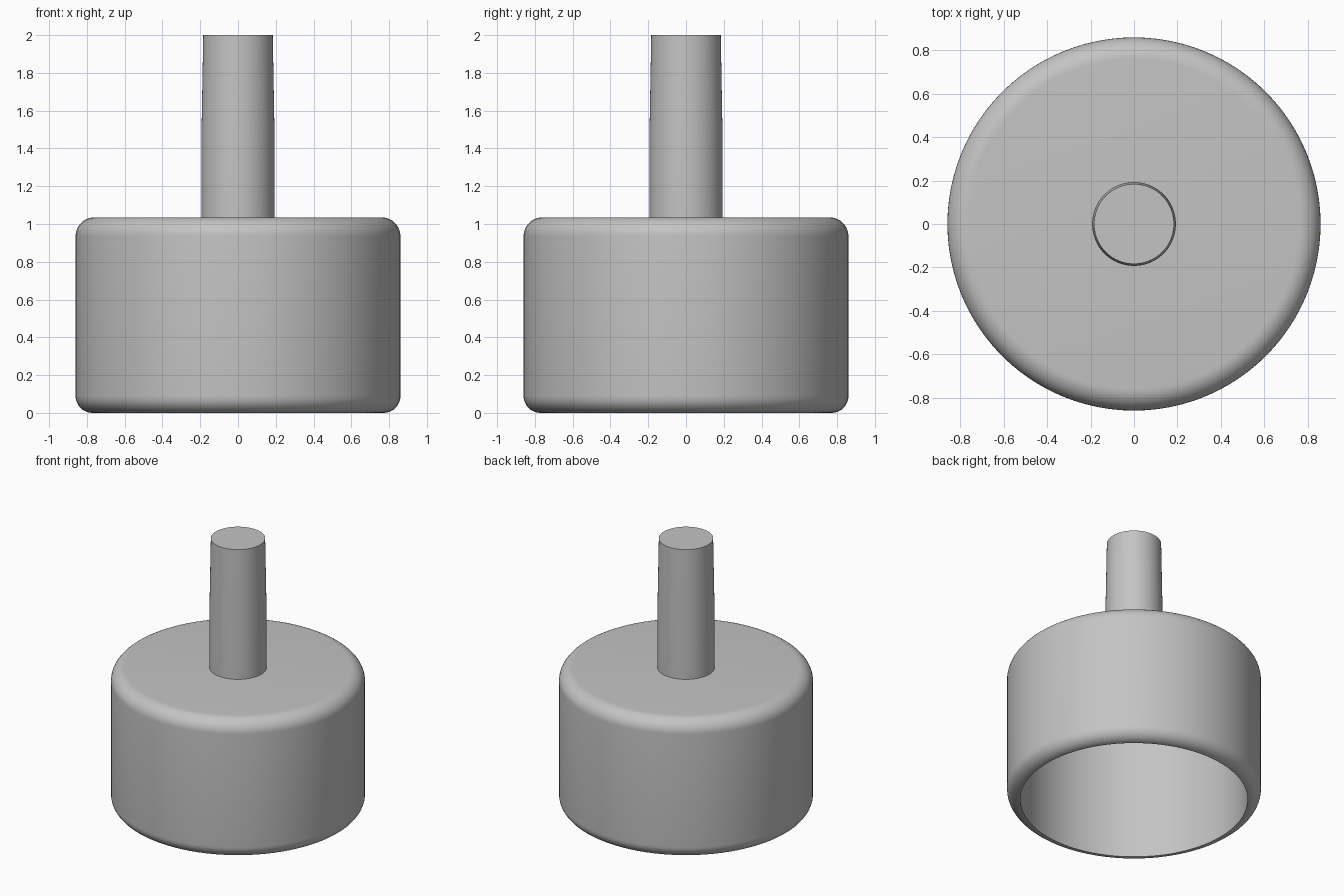
import bpy
import math

SEGMENTS = 96

cube = bpy.data.objects.get("Cube")
if cube:
    bpy.data.objects.remove(cube, do_unlink=True)

grey = bpy.data.materials.new("plain grey")
grey.use_nodes = True
grey.diffuse_color = (0.55, 0.55, 0.55, 1)
grey.node_tree.nodes["Principled BSDF"].inputs["Base Color"].default_value = grey.diffuse_color


def arc(cx, cz, radius, start, end, steps=10):
    """Profile points along a quarter fillet, angles in degrees."""
    angles = [math.radians(start + (end - start) * i / steps) for i in range(steps + 1)]
    return [(cx + radius * math.cos(a), cz + radius * math.sin(a)) for a in angles]


def lathe(name, profile):
    """Turn an (r, z) profile, listed from bottom axis to top axis, around z."""
    verts, rings, faces = [], [], []
    for r, z in profile:
        count = 1 if r == 0 else SEGMENTS
        rings.append([len(verts) + i for i in range(count)])
        for i in range(count):
            a = math.tau * i / SEGMENTS
            verts.append((r * math.cos(a), r * math.sin(a), z))
    for low, high in zip(rings, rings[1:]):
        for i in range(SEGMENTS):
            j = (i + 1) % SEGMENTS
            if len(low) == 1:
                faces.append((low[0], high[j], high[i]))
            elif len(high) == 1:
                faces.append((low[i], low[j], high[0]))
            else:
                faces.append((low[i], low[j], high[j], high[i]))
    mesh = bpy.data.meshes.new(name)
    mesh.from_pydata(verts, [], faces)
    mesh.materials.append(grey)
    obj = bpy.data.objects.new(name, mesh)
    bpy.context.collection.objects.link(obj)
    bpy.ops.object.select_all(action="DESELECT")
    obj.select_set(True)
    bpy.context.view_layer.objects.active = obj
    bpy.ops.object.shade_smooth_by_angle(angle=math.radians(30))
    return obj


# Hollow cup, open below, with rounded outer rims
lathe("cup", [(0, 0.93), (0.77, 0.93)]
      + arc(0.77, 0.09, 0.09, -90, 0)
      + arc(0.76, 0.935, 0.1, 0, 90)
      + [(0, 1.035)])

# Solid stem with a slight taper towards its flat tip
lathe("stem", [(0, 1.0), (0.193, 1.0), (0.193, 1.5), (0.184, 2.0), (0, 2.0)])
